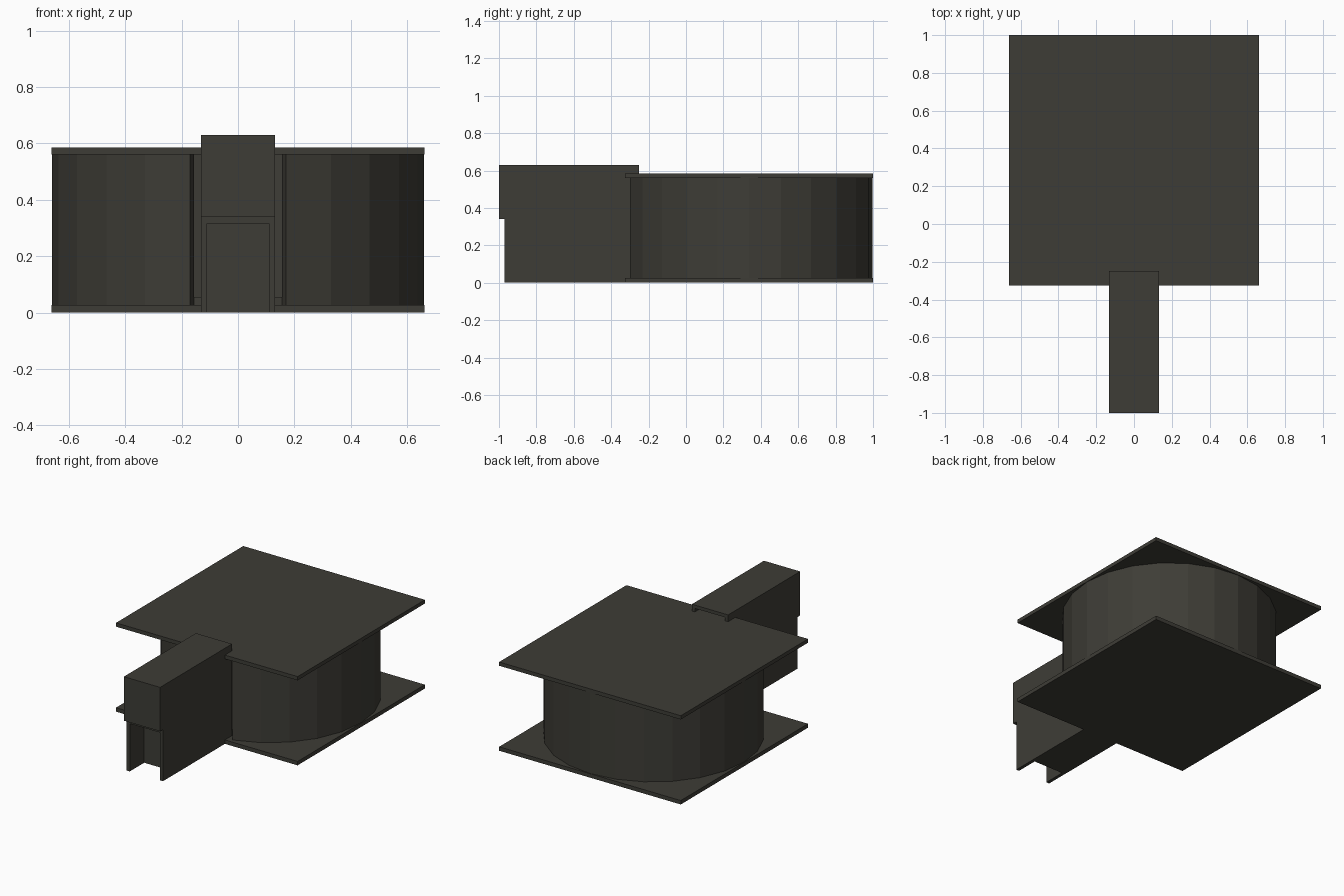
import bpy, bmesh, math

if "Cube" in bpy.data.objects:
    bpy.data.objects.remove(bpy.data.objects["Cube"])

mat = bpy.data.materials.new("dark olive grey")
mat.diffuse_color = (0.048, 0.046, 0.037, 1)
mat.use_nodes = True
mat.node_tree.nodes["Principled BSDF"].inputs["Base Color"].default_value = mat.diffuse_color


def finish(name, bm):
    bmesh.ops.recalc_face_normals(bm, faces=bm.faces)
    me = bpy.data.meshes.new(name)
    bm.to_mesh(me)
    bm.free()
    me.materials.append(mat)
    ob = bpy.data.objects.new(name, me)
    bpy.context.collection.objects.link(ob)
    return ob


def box(name, x0, x1, y0, y1, z0, z1):
    bm = bmesh.new()
    bmesh.ops.create_cube(bm, size=1)
    for v in bm.verts:
        v.co = ((x0 + x1) / 2 + v.co.x * (x1 - x0),
                (y0 + y1) / 2 + v.co.y * (y1 - y0),
                (z0 + z1) / 2 + v.co.z * (z1 - z0))
    return finish(name, bm)


CY, R, R_IN, SIDES = 0.338, 0.66, 0.605, 24

# square floor and roof slabs
box("floor_slab", -0.662, 0.662, -0.325, 1.0, 0, 0.026)
box("roof_slab", -0.662, 0.662, -0.325, 1.0, 0.56, 0.585)

# round wall, open for two facets at the front where the passage enters
bm = bmesh.new()
rings = []
for i in range(1, SIDES):
    a = 2 * math.pi * i / SIDES
    rings.append([bm.verts.new((r * math.sin(a), CY - r * math.cos(a), z))
                  for r, z in ((R, 0.026), (R, 0.56), (R_IN, 0.56), (R_IN, 0.026))])
for a, b in zip(rings, rings[1:]):
    for k in range(4):
        bm.faces.new((a[k], a[(k + 1) % 4], b[(k + 1) % 4], b[k]))
bm.faces.new(rings[0])
bm.faces.new(rings[-1])
finish("round_wall", bm)

# raised inner floor
bm = bmesh.new()
bmesh.ops.create_cone(bm, cap_ends=True, segments=SIDES, radius1=R_IN, radius2=R_IN, depth=0.03)
bmesh.ops.translate(bm, verts=bm.verts, vec=(0, CY, 0.04))
finish("inner_floor", bm)

# entrance passage: side walls, top, hood, lintel and recessed door
for side, s in (("left", -1), ("right", 1)):
    x0, x1 = sorted((s * 0.11, s * 0.132))
    box(side + "_passage_wall", x0, x1, -0.97, -0.25, 0, 0.61)
box("passage_top", -0.132, 0.132, -0.97, -0.25, 0.608, 0.63)
box("passage_hood", -0.132, 0.132, -1.0, -0.97, 0.34, 0.63)
box("door_lintel", -0.11, 0.11, -0.97, -0.82, 0.315, 0.34)
box("door_panel", -0.11, 0.11, -0.82, -0.80, 0, 0.315)
box("passage_floor", -0.11, 0.11, -0.80, -0.325, 0, 0.022)
